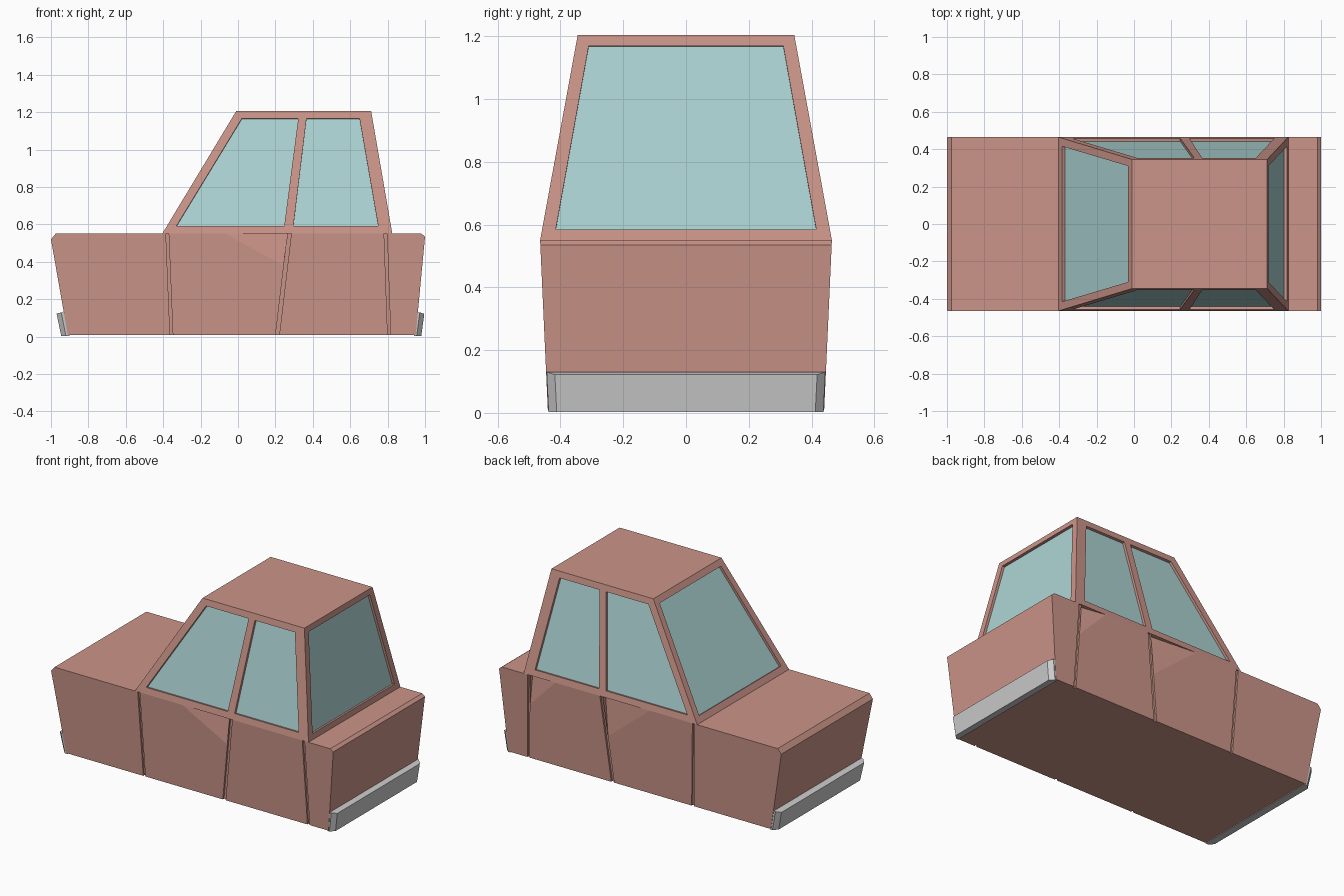
import bpy, bmesh
from mathutils import Vector

if "Cube" in bpy.data.objects:
    bpy.data.objects.remove(bpy.data.objects["Cube"])


def material(name, rgb):
    m = bpy.data.materials.new(name)
    m.diffuse_color = (*rgb, 1)
    m.use_nodes = True
    m.node_tree.nodes["Principled BSDF"].inputs["Base Color"].default_value = m.diffuse_color
    return m


PAINT = material("paint", (0.60, 0.30, 0.25))
GLASS = material("glass", (0.42, 0.66, 0.66))


def finish(name, bm, mat=None):
    me = bpy.data.meshes.new(name)
    bm.to_mesh(me)
    bm.free()
    ob = bpy.data.objects.new(name, me)
    bpy.context.collection.objects.link(ob)
    if mat:
        me.materials.append(mat)
    return ob


def hull(name, pts, mat=None):
    bm = bmesh.new()
    for p in pts:
        bm.verts.new(p)
    bmesh.ops.convex_hull(bm, input=bm.verts)
    bmesh.ops.dissolve_limit(bm, angle_limit=0.002, verts=bm.verts, edges=bm.edges)
    bmesh.ops.recalc_face_normals(bm, faces=bm.faces)
    return finish(name, bm, mat)


def body_y(z):
    return 0.44 + 0.025 * z / 0.55


def cut(target, pts):
    cutter = hull("cutter", pts)
    cutter.hide_render = True
    mod = target.modifiers.new("cut", 'BOOLEAN')
    mod.object, mod.operation, mod.solver = cutter, 'DIFFERENCE', 'EXACT'
    bpy.context.view_layer.objects.active = target
    bpy.ops.object.modifier_apply(modifier=mod.name)
    bpy.data.objects.remove(cutter)


# Lower body: wedge-ended profile, sides flaring towards the top
profile = [(-0.91, 0.008), (-1.0, 0.52), (-0.975, 0.55), (0.98, 0.55), (1.0, 0.535), (0.95, 0.008)]
body = hull("body", [(x, s * body_y(z), z) for x, z in profile for s in (-1, 1)], PAINT)

# Door seams as shallow slanted grooves
for s in (-1, 1):
    for top, bottom, w in ((-0.378, -0.356, 0.015), (0.275, 0.211, 0.02), (0.789, 0.808, 0.016)):
        slope = (top - bottom) / 0.54
        cut(body, [(bottom + slope * (z - 0.01) + dx, s * (body_y(z) + dy), z)
                   for z in (-0.05, 0.6) for dx in (-w / 2, w / 2) for dy in (-0.012, 0.05)])

# Creased dents at the upper door corners: x at tip, x and z at low point, x at corner
for s, tip, low_x, low_z, corner in ((-1, -0.07, 0.24, 0.38, 0.265),
                                     (1, -0.07, 0.235, 0.30, 0.265),
                                     (1, 0.60, 0.785, 0.36, 0.781)):
    y = body_y(0.55)
    cut(body, [(tip, s * y, 0.551), (low_x, s * body_y(low_z), low_z),
               (corner, s * (y - 0.03), 0.551), (corner, s * (y + 0.1), 0.551)])

# Bumpers with chamfered corners
for name, inner_b, inner_t, mid_b, mid_t, out_b, out_t in (
        ("front_bumper", -0.90, -0.925, -0.92, -0.945, -0.945, -0.97),
        ("rear_bumper", 0.94, 0.955, 0.955, 0.972, 0.98, 0.996)):
    pts = []
    for s in (-1, 1):
        for b, t in ((inner_b, inner_t), (mid_b, mid_t)):
            pts += [(b, s * 0.438, 0.003), (t, s * 0.444, 0.13)]
        pts += [(out_b, s * 0.412, 0.003), (out_t, s * 0.418, 0.122)]
    hull(name, pts)

# Cabin: tapered frame with recessed windows
ZB, ZT, YB, YT = 0.55, 1.205, 0.465, 0.345
cabin = bmesh.new()


def quad(bm, pts):
    bm.faces.new([bm.verts.new(p) for p in pts])


def lerp_z(z, b, t):
    return b + (t - b) * (z - ZB) / (ZT - ZB)


def window(name, outer, inner):
    outer, inner = [Vector(p) for p in outer], [Vector(p) for p in inner]
    n = (outer[1] - outer[0]).cross(outer[3] - outer[0]).normalized()
    if n.dot(outer[0] - Vector((0.2, 0, 0.8))) < 0:
        n.negate()
    deep = [p - n * 0.016 for p in inner]
    for a, b in ((outer, inner), (inner, deep)):
        for i in range(4):
            j = (i + 1) % 4
            quad(cabin, (a[i], a[j], b[j], b[i]))
    pane = bmesh.new()
    quad(pane, deep)
    pane.faces.ensure_lookup_table()
    pane.normal_update()
    if pane.faces[0].normal.dot(n) < 0:
        bmesh.ops.reverse_faces(pane, faces=pane.faces)
    finish(name, pane, GLASS)


# Side windows: two per side, split at the middle pillar
for s, side in ((-1, "right"), (1, "left")):
    for door, o, i in (("front", (-0.405, 0.27, 0.344, -0.01), (-0.33, 0.247, 0.322, 0.02)),
                       ("rear", (0.27, 0.825, 0.712, 0.344), (0.296, 0.75, 0.65, 0.366))):
        window(f"{side}_{door}_window",
               [(x, s * lerp_z(z, YB, YT), z) for x, z in zip(o, (ZB, ZB, ZT, ZT))],
               [(x, s * lerp_z(z, YB, YT), z) for x, z in zip(i, (0.59, 0.59, 1.165, 1.165))])

# Windscreen and rear window
for name, xb, xt in (("windscreen", -0.405, -0.01), ("rear_window", 0.825, 0.712)):
    window(name,
           [(xb, -YB, ZB), (xb, YB, ZB), (xt, YT, ZT), (xt, -YT, ZT)],
           [(lerp_z(z, xb, xt), y, z) for y, z in
            ((-0.415, 0.585), (0.415, 0.585), (0.31, 1.17), (-0.31, 1.17))])

# Roof and floor of the cabin
for z, y, x0, x1 in ((ZT, YT, -0.01, 0.712), (ZB, YB, -0.405, 0.825)):
    quad(cabin, [(x0, -y, z), (x1, -y, z), (x1, y, z), (x0, y, z)])
bmesh.ops.remove_doubles(cabin, verts=cabin.verts, dist=0.0005)
bmesh.ops.recalc_face_normals(cabin, faces=cabin.faces)
finish("cabin_frame", cabin, PAINT)
